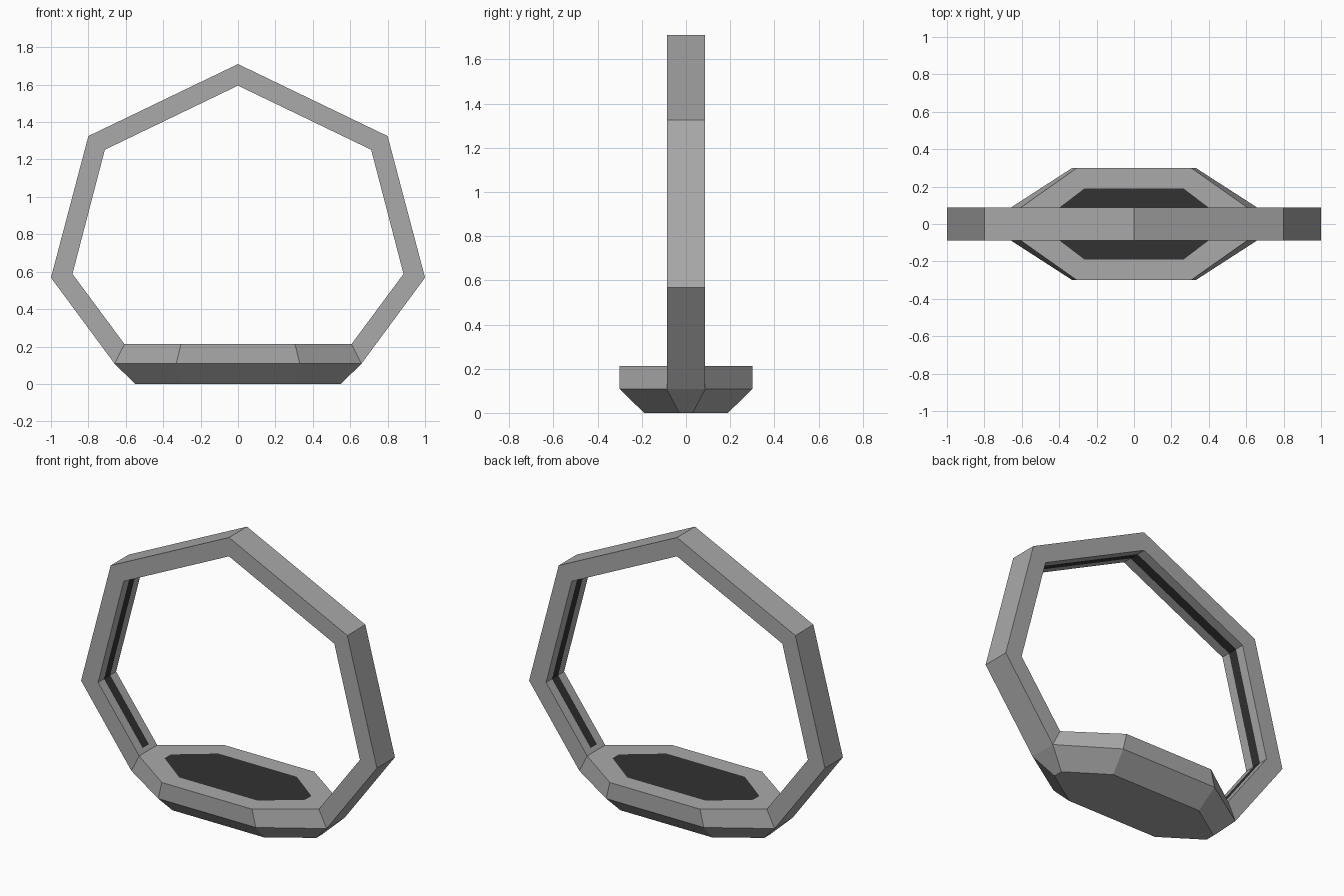
import bpy, bmesh

if "Cube" in bpy.data.objects:
    bpy.data.objects.remove(bpy.data.objects["Cube"])


def material(name, value):
    m = bpy.data.materials.new(name)
    m.diffuse_color = (value, value, value, 1)
    m.use_nodes = True
    m.node_tree.nodes["Principled BSDF"].inputs["Base Color"].default_value = m.diffuse_color
    return m


GREY = material("mid grey", 0.40)
DARK = material("dark grey", 0.032)


def finish(bm, name):
    bmesh.ops.recalc_face_normals(bm, faces=bm.faces)
    me = bpy.data.meshes.new(name)
    bm.to_mesh(me)
    bm.free()
    me.materials.append(GREY)
    me.materials.append(DARK)
    ob = bpy.data.objects.new(name, me)
    bpy.context.collection.objects.link(ob)


def lerp(a, b, t):
    return tuple(p + (q - p) * t for p, q in zip(a, b))


# Ring frame: (outer, inner) x-z corners from the base up the right side
HALF, STRIP = 0.087, 0.03
foot = ((0.66, 0.108), (0.607, 0.213))
elbow = ((1.0, 0.568), (0.885, 0.588))
strip_end = tuple(lerp(f, e, 0.06) for f, e in zip(foot, elbow))
side = [foot, strip_end, elbow, ((0.80, 1.325), (0.712, 1.252))]
path = side + [((0, 1.71), (0, 1.595))]
path += [tuple((-x, z) for x, z in pair) for pair in reversed(side)]

bm = bmesh.new()
sections = []
for (ox, oz), (ix, iz) in path:
    pts = [(ox, -HALF, oz), (ox, HALF, oz)]
    pts += [(ix, y, iz) for y in (HALF, STRIP, -STRIP, -HALF)]
    sections.append([bm.verts.new(p) for p in pts])
last = len(sections) - 2
for s in range(last + 1):
    a, b = sections[s], sections[s + 1]
    for i in range(6):
        j = (i + 1) % 6
        f = bm.faces.new((a[i], a[j], b[j], b[i]))
        # dark strip along the middle of the inner face
        f.material_index = int(i == 3 and 0 < s < last)
bm.faces.new(sections[0])
bm.faces.new(sections[-1])
finish(bm, "ring_frame")

# Base: stacked eight-sided outlines (long x, wide y, end x, end y, z)
levels = [
    (0.31, 0.19, 0.55, 0.03, 0.0),
    (0.33, 0.30, 0.66, HALF, 0.108),
    (0.305, 0.30, 0.607, HALF, 0.213),
    (0.265, 0.19, 0.475, 0.03, 0.213),
]
bm = bmesh.new()
rings = []
for x, y, ex, ey, z in levels:
    outline = [(ex, -ey), (ex, ey), (x, y), (-x, y),
               (-ex, ey), (-ex, -ey), (-x, -y), (x, -y)]
    rings.append([bm.verts.new((px, py, z)) for px, py in outline])
for a, b in zip(rings, rings[1:]):
    for i in range(8):
        j = (i + 1) % 8
        bm.faces.new((a[i], a[j], b[j], b[i]))
bm.faces.new(rings[0])
# dark panel on the top of the base
bm.faces.new(rings[-1]).material_index = 1
finish(bm, "base")
